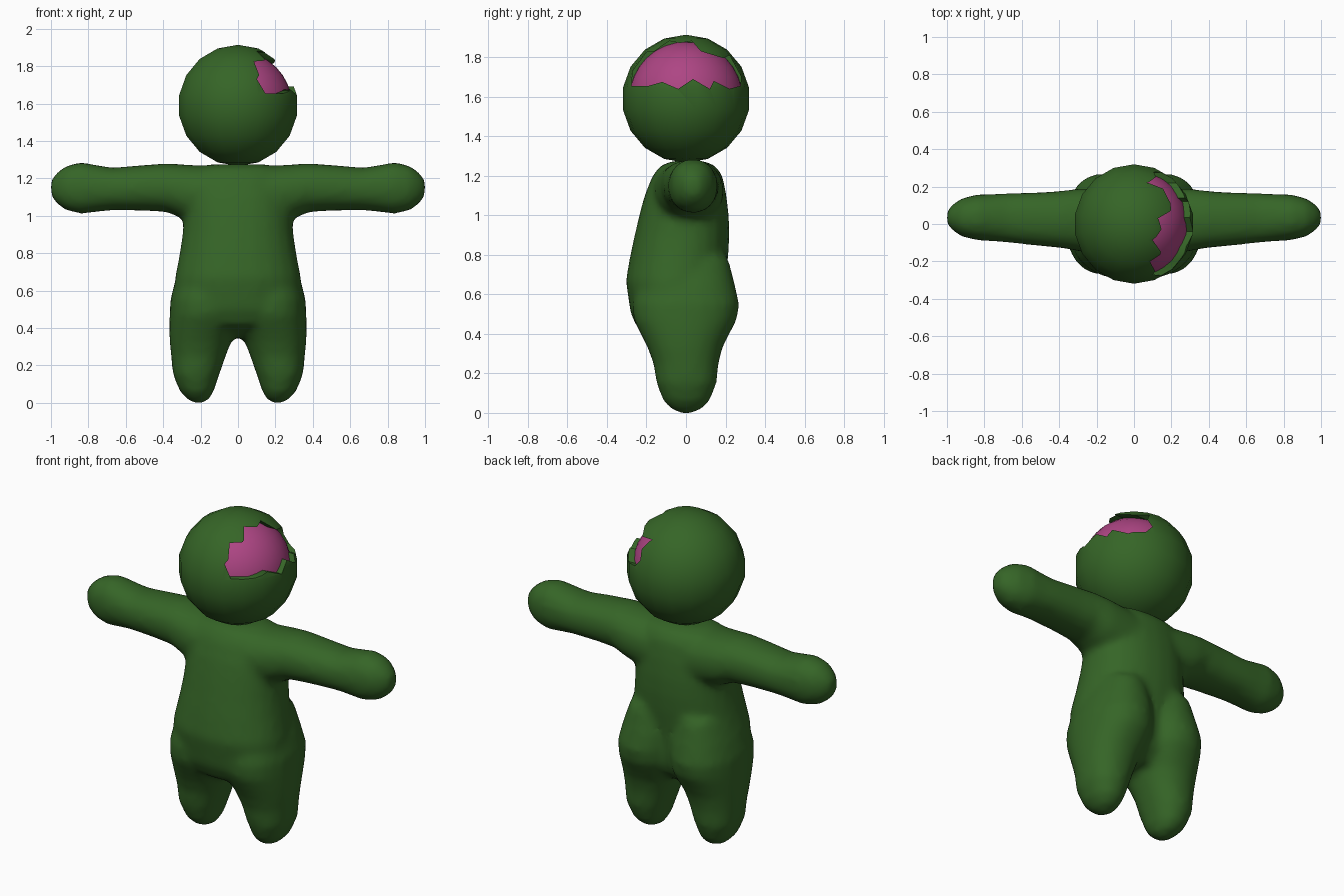
import bpy, bmesh, math
from mathutils import Vector

if "Cube" in bpy.data.objects:
    bpy.data.objects.remove(bpy.data.objects["Cube"])


def material(name, rgb):
    m = bpy.data.materials.new(name)
    m.diffuse_color = (*rgb, 1)
    m.use_nodes = True
    m.node_tree.nodes["Principled BSDF"].inputs["Base Color"].default_value = m.diffuse_color
    return m


green = material("green_skin", (0.036, 0.13, 0.02))
pink = material("pink", (0.42, 0.06, 0.23))


def finish(bm, name, mat=None):
    bmesh.ops.recalc_face_normals(bm, faces=bm.faces)
    me = bpy.data.meshes.new(name)
    bm.to_mesh(me)
    bm.free()
    ob = bpy.data.objects.new(name, me)
    bpy.context.collection.objects.link(ob)
    if mat:
        me.materials.append(mat)
    return ob


def activate(ob):
    bpy.ops.object.select_all(action='DESELECT')
    ob.select_set(True)
    bpy.context.view_layer.objects.active = ob


def loft(bm, rings, place, power=2.2, n=24):
    """Closed skin over rounded rings: (position, a0, a1, b0, b1)."""
    loops = []
    for t, a0, a1, b0, b1 in rings:
        loop = []
        for i in range(n):
            w = 2 * math.pi * i / n
            c, s = math.cos(w), math.sin(w)
            c = math.copysign(abs(c) ** (2 / power), c)
            s = math.copysign(abs(s) ** (2 / power), s)
            a = (a0 + a1) / 2 + c * (a1 - a0) / 2
            b = (b0 + b1) / 2 + s * (b1 - b0) / 2
            loop.append(bm.verts.new(place(t, a, b)))
        loops.append(loop)
    for p, q in zip(loops, loops[1:]):
        for i in range(n):
            j = (i + 1) % n
            bm.faces.new((p[i], p[j], q[j], q[i]))
    bm.faces.new(loops[0])
    bm.faces.new(loops[-1])


# Torso: z, half width, front y, back y
torso = [(.35, .20, -.10, .10), (.42, .33, -.24, .17), (.50, .35, -.28, .19),
         (.67, .337, -.305, .20), (.80, .312, -.282, .215), (.90, .297, -.26, .22),
         (1.0, .29, -.237, .217), (1.1, .285, -.21, .205), (1.2, .27, -.17, .185),
         (1.25, .24, -.13, .15), (1.275, .15, -.07, .09)]
# Leg with buttock: z, inner x, outer x, front y, back y
leg = [(0, .18, .24, -.03, .03), (.02, .155, .272, -.075, .08), (.06, .13, .31, -.115, .12),
       (.15, .10, .348, -.15, .155), (.25, .065, .358, -.165, .165), (.33, .035, .366, -.195, .185),
       (.40, .0, .368, -.23, .22), (.47, -.02, .366, -.265, .258), (.55, -.02, .362, -.27, .27),
       (.65, -.02, .337, -.25, .248), (.78, .02, .29, -.2, .215)]
# Arm with mitten hand: x, bottom z, top z, front y, back y
arm = [(.10, .93, 1.265, -.18, .19), (.30, .985, 1.275, -.145, .19), (.38, 1.02, 1.28, -.13, .178),
       (.50, 1.027, 1.272, -.118, .17), (.67, 1.03, 1.257, -.10, .165), (.76, 1.02, 1.272, -.092, .16),
       (.84, 1.01, 1.287, -.087, .158), (.92, 1.03, 1.267, -.068, .138), (.97, 1.065, 1.23, -.035, .105),
       (1.0, 1.11, 1.19, .0, .07)]

# Body: the lofts are fused into one soft skin
bm = bmesh.new()
loft(bm, [(z, -w, w, f, b) for z, w, f, b in torso], lambda t, a, b: (a, b, t))
for s in (-1, 1):
    loft(bm, leg, lambda t, a, b: (s * a, b, t))
    loft(bm, arm, lambda t, a, b: (s * t, b, a))
body = finish(bm, "body", green)
remesh = body.modifiers.new("fuse", 'REMESH')
remesh.mode = 'VOXEL'
remesh.voxel_size = 0.022
remesh.use_smooth_shade = True
soften = body.modifiers.new("soften", 'SMOOTH')
soften.factor = 0.5
soften.iterations = 5

CENTRE = Vector((0, 0, 1.59))


def ball(name, radius, seg, rings, mat):
    bm = bmesh.new()
    bmesh.ops.create_uvsphere(bm, u_segments=seg, v_segments=rings, radius=radius)
    bmesh.ops.translate(bm, verts=bm.verts, vec=CENTRE)
    return finish(bm, name, mat)


head = ball("head", 0.324, 18, 9, green)
brain = ball("brain", 0.289, 32, 16, pink)

# Jagged opening in the side of the skull: outline in y, z
outline = [(.28, 1.70), (.22, 1.81), (.19, 1.795), (.075, 1.83), (.03, 1.882), (-.03, 1.872),
           (-.085, 1.882), (-.16, 1.83), (-.20, 1.825), (-.27, 1.73), (-.275, 1.655),
           (-.19, 1.655), (-.12, 1.675), (-.04, 1.64), (.035, 1.69), (.12, 1.64),
           (.14, 1.68), (.22, 1.64), (.275, 1.655)]
bm = bmesh.new()
face = bm.faces.new([bm.verts.new((.03, y, z)) for y, z in outline])
ext = bmesh.ops.extrude_face_region(bm, geom=[face], use_keep_orig=True)
bmesh.ops.translate(bm, vec=(.5, 0, 0),
                    verts=[v for v in ext["geom"] if isinstance(v, bmesh.types.BMVert)])
cutter = finish(bm, "opening_cutter")
cutter.hide_render = True

cut = head.modifiers.new("opening", 'BOOLEAN')
cut.operation = 'DIFFERENCE'
cut.solver = 'EXACT'
cut.object = cutter
activate(head)
bpy.ops.object.modifier_apply(modifier=cut.name)
bpy.data.objects.remove(cutter)

for ob in (head, brain):
    activate(ob)
    bpy.ops.object.shade_smooth_by_angle(angle=math.radians(40))
